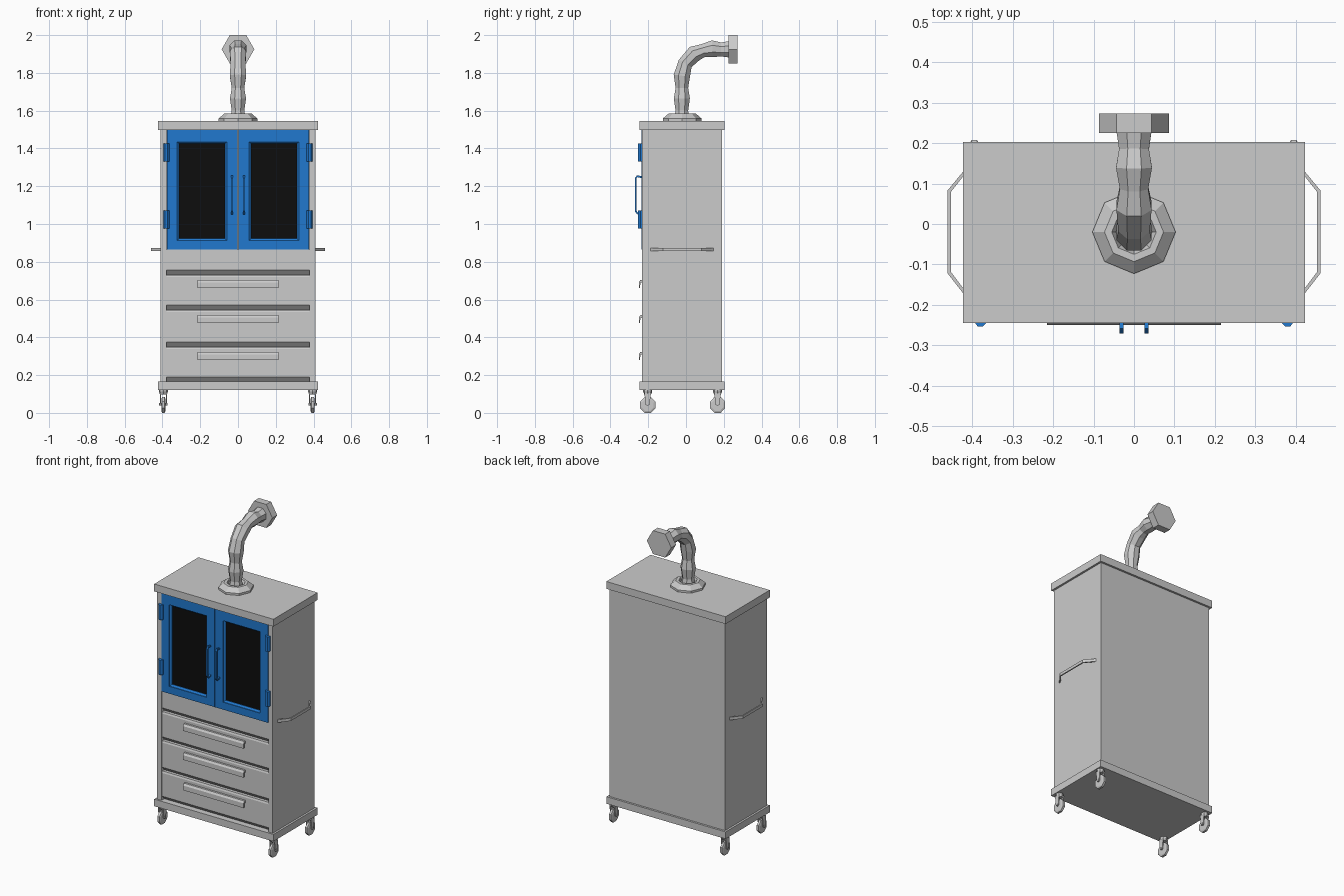
import bpy, bmesh, math
from mathutils import Vector, Matrix

if "Cube" in bpy.data.objects:
    bpy.data.objects.remove(bpy.data.objects["Cube"])


def material(name, rgb):
    m = bpy.data.materials.new(name)
    m.use_nodes = True
    m.diffuse_color = (*rgb, 1)
    m.node_tree.nodes["Principled BSDF"].inputs["Base Color"].default_value = (*rgb, 1)
    return m


GREY = material("light grey", (0.6, 0.6, 0.6))
BLUE = material("blue", (0.015, 0.19, 0.62))
BLACK = material("black glass", (0.004, 0.004, 0.004))


def finish(name, bm, mat):
    bmesh.ops.recalc_face_normals(bm, faces=bm.faces)
    mesh = bpy.data.meshes.new(name)
    bm.to_mesh(mesh)
    bm.free()
    mesh.materials.append(mat)
    ob = bpy.data.objects.new(name, mesh)
    bpy.context.collection.objects.link(ob)
    return ob


def box(name, x, y, z, mat):
    bm = bmesh.new()
    bmesh.ops.create_cube(bm, size=1)
    for v in bm.verts:
        v.co = [r[0] if c < 0 else r[1] for c, r in zip(v.co, (x, y, z))]
    return finish(name, bm, mat)


def skin(name, rings, mat, closed=False):
    """Bridge matching rings of points, capping the two ends."""
    bm = bmesh.new()
    rows = [[bm.verts.new(p) for p in r] for r in rings]
    pairs = list(zip(rows, rows[1:])) + ([(rows[-1], rows[0])] if closed else [])
    n = len(rows[0])
    for a, b in pairs:
        for i in range(n):
            j = (i + 1) % n
            bm.faces.new((a[i], a[j], b[j], b[i]))
    if not closed:
        bm.faces.new(rows[0])
        bm.faces.new(rows[-1])
    return finish(name, bm, mat)


def extrude_x(name, profile, x0, x1, mat):
    return skin(name, [[(x, y, z) for y, z in profile] for x in (x0, x1)], mat)


def sweep(name, path, radii, sides, mat, side_axis, turn=0):
    """Sweep a polygon along a planar path whose plane is normal to side_axis."""
    pts = [Vector(p) for p in path]
    side = Vector(side_axis)
    rings = []
    for i, (p, r) in enumerate(zip(pts, radii)):
        d = (pts[min(i + 1, len(pts) - 1)] - pts[max(i - 1, 0)]).normalized()
        up = side.cross(d)
        angles = [turn + k * math.tau / sides for k in range(sides)]
        rings.append([p + side * r * math.cos(a) + up * r * math.sin(a) for a in angles])
    return skin(name, rings, mat)


def lathe_z(name, center, profile, sides, mat):
    rings = [[(center[0] + r * math.cos(k * math.tau / sides),
               center[1] + r * math.sin(k * math.tau / sides), z)
              for k in range(sides)] for r, z in profile]
    return skin(name, rings, mat)


# Cabinet shell
box("cabinet_body", (-0.41, 0.41), (-0.20, 0.19), (0.14, 1.52), GREY)
box("top_slab", (-0.423, 0.423), (-0.245, 0.203), (1.498, 1.545), GREY)
box("base_slab", (-0.423, 0.423), (-0.245, 0.203), (0.12, 0.165), GREY)
for s, side in ((1, "left"), (-1, "right")):
    box(f"{side}_post", sorted((s * 0.379, s * 0.41)), (-0.234, -0.195), (0.15, 1.51), GREY)

# Drawer fronts with undercut lower edges, and the fixed panel above them
tops = [0.865, 0.731, 0.545, 0.35]
bottoms = [0.731, 0.545, 0.35, 0.164]
for i, (top, low) in enumerate(zip(tops, bottoms)):
    lip = 0 if i == 0 else 0.011
    front = -0.229
    profile = [(-0.19, low), (-0.205, low), (front, low + 0.026),
               (front, top - lip), (front + lip * 0.4, top), (-0.19, top)]
    extrude_x("fixed_panel" if i == 0 else f"drawer_front_{i}", profile, -0.379, 0.379, GREY)
    if i:
        # Hooked pull rail
        z = top - 0.028
        pull = [(front + 0.002, z), (-0.242, z), (-0.25, z - 0.012),
                (-0.25, z - 0.042), (-0.244, z - 0.042), (-0.241, z - 0.014), (front + 0.002, z - 0.014)]
        extrude_x(f"drawer_pull_{i}", pull, -0.215, 0.215, GREY)


def door(s, side):
    # Frame is a closed sweep of rectangles stepping in towards the glass
    def rect(x0, x1, z0, z1, y):
        return [(s * x0, y, z0), (s * x1, y, z0), (s * x1, y, z1), (s * x0, y, z1)]
    outer, inner, glass = (0.002, 0.377, 0.865, 1.497), (0.058, 0.323, 0.912, 1.435), (0.069, 0.312, 0.922, 1.425)
    skin(f"{side}_door_frame", [rect(*outer, -0.198), rect(*outer, -0.236), rect(*inner, -0.236),
                                rect(*inner, -0.231), rect(*glass, -0.222), rect(*glass, -0.198)], BLUE, True)
    box(f"{side}_door_glass", sorted((s * 0.06, s * 0.32)), (-0.219, -0.21), (0.915, 1.43), BLACK)
    # Bent rod handle
    x = s * 0.031
    path = [(x, -0.234, 1.062), (x, -0.258, 1.056), (x, -0.266, 1.068),
            (x, -0.266, 1.242), (x, -0.258, 1.253), (x, -0.234, 1.248)]
    sweep(f"{side}_door_handle", path, [0.007] * 6, 4, BLUE, (1, 0, 0), math.pi / 4)
    # Hinges
    for z0, place in ((1.33, "upper"), (0.977, "lower")):
        rings = [[(s * a, b, z) for a, b in ((0.363, -0.23), (0.363, -0.242), (0.374, -0.254),
                                             (0.386, -0.254), (0.395, -0.242), (0.395, -0.23))]
                 for z in (z0, z0 + 0.095)]
        skin(f"{side}_{place}_hinge", rings, BLUE)


def caster(x, y, name):
    # Mount, swivel, fork and eight-sided wheel
    lathe_z(f"{name}_mount", (x, y), [(0.024, 0.122), (0.024, 0.112), (0.018, 0.098)], 8, GREY)
    for e in (-1, 1):
        a = x + e * 0.016
        extrude_x(f"{name}_fork", [(y - 0.018, 0.108), (y + 0.018, 0.108), (y + 0.01, 0.042), (y - 0.01, 0.042)],
                  a - 0.003, a + 0.003, GREY)
    wheel = [(0.034, -0.011), (0.044, -0.007), (0.044, 0.007), (0.034, 0.011)]
    skin(f"{name}_wheel", [[(x + dx, y + r * math.cos((k + 0.5) * math.tau / 8),
                             0.042 + r * math.sin((k + 0.5) * math.tau / 8) * 1.02) for k in range(8)]
                           for r, dx in wheel], GREY)
    sweep(f"{name}_axle", [(x - 0.022, y, 0.045), (x + 0.022, y, 0.045)], [0.008] * 2, 6, GREY, (0, 1, 0))


for s, side in ((1, "left"), (-1, "right")):
    door(s, side)
    for y, end in ((-0.203, "front"), (0.167, "back")):
        caster(s * 0.395, y, f"{side}_{end}_caster")
    # Flat bent push rail on the cabinet side
    rail = [(0.408, -0.19), (0.461, -0.122), (0.461, 0.083), (0.408, 0.147),
            (0.408, 0.136), (0.453, 0.079), (0.453, -0.118), (0.408, -0.178)]
    skin(f"{side}_side_rail", [[(s * x, y, z) for x, y in rail] for z in (0.856, 0.874)], GREY)

# Exhaust duct: floor collar, rippled elbow pipe and six-sided end cap
lathe_z("duct_collar", (0, -0.02), [(0.103, 1.54), (0.103, 1.558), (0.073, 1.584), (0.055, 1.584), (0.045, 1.565)],
        8, GREY)
centre = [(-0.022, 1.555), (-0.022, 1.60), (-0.022, 1.665), (-0.022, 1.72), (-0.022, 1.785),
          (-0.004, 1.85), (0.045, 1.902), (0.09, 1.918), (0.14, 1.928), (0.185, 1.924), (0.23, 1.925)]
widths = [0.045, 0.036, 0.046, 0.036, 0.047, 0.042, 0.047, 0.038, 0.048, 0.040, 0.047]
sweep("duct_pipe", [(0, y, z) for y, z in centre], widths, 8, GREY, (1, 0, 0), math.pi / 8)
sweep("duct_end_cap", [(0, 0.225, 1.925), (0, 0.273, 1.925)], [0.0866] * 2, 6, GREY, (1, 0, 0))
